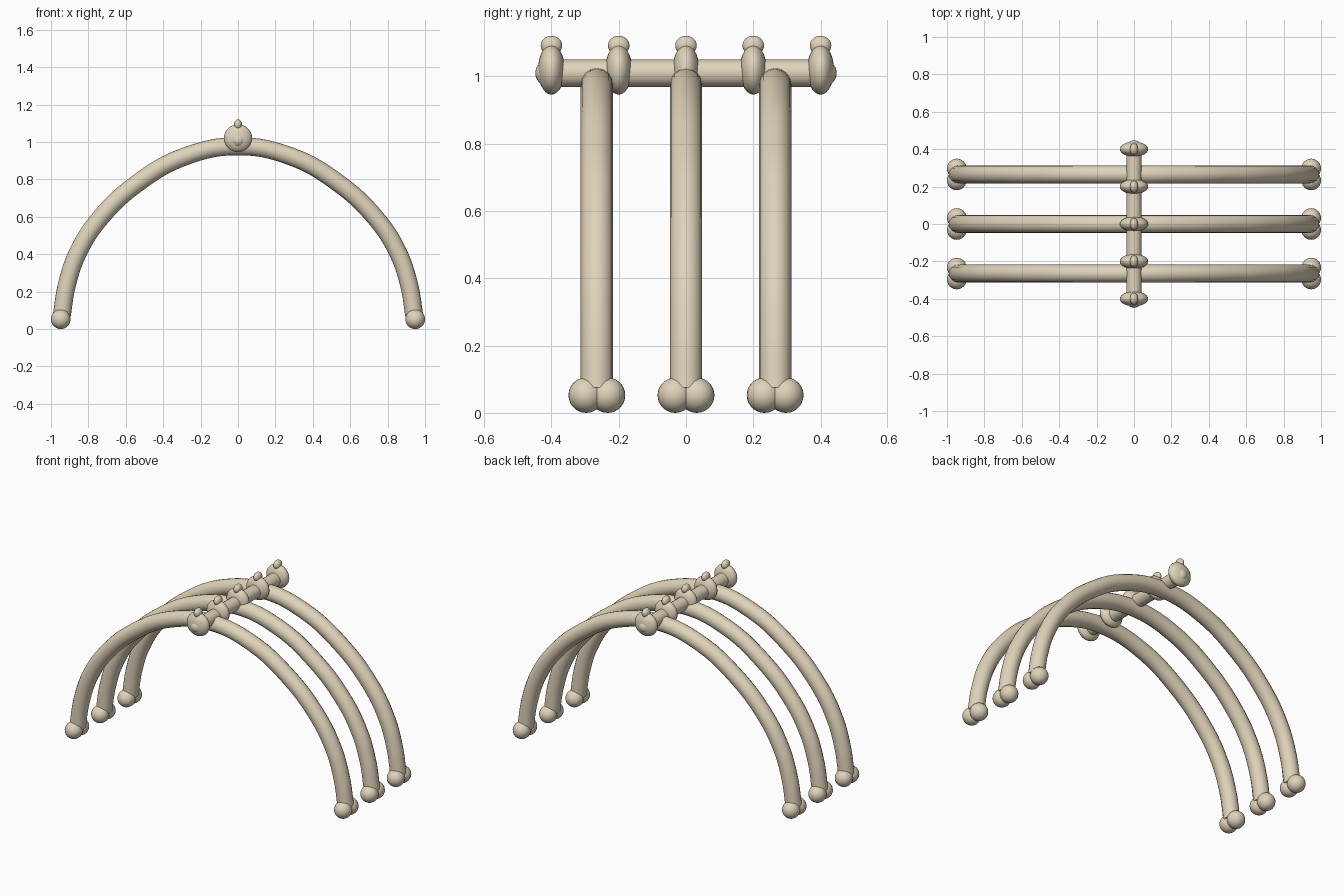
import bpy

if "Cube" in bpy.data.objects:
    bpy.data.objects.remove(bpy.data.objects["Cube"])

bone = bpy.data.materials.new("bone_beige")
bone.diffuse_color = (0.74, 0.65, 0.49, 1)
bone.use_nodes = True
bone.node_tree.nodes["Principled BSDF"].inputs["Base Color"].default_value = bone.diffuse_color


def tube(name, points, radius, location=(0, 0, 0)):
    """Smooth round tube through the points, converted to a mesh."""
    cu = bpy.data.curves.new(name, "CURVE")
    cu.dimensions = "3D"
    cu.bevel_depth = radius
    cu.bevel_resolution = 6
    cu.resolution_u = 8
    cu.use_fill_caps = True
    sp = cu.splines.new("BEZIER")
    sp.bezier_points.add(len(points) - 1)
    for bp, co in zip(sp.bezier_points, points):
        bp.co = co
        bp.handle_left_type = bp.handle_right_type = "AUTO"
    ob = bpy.data.objects.new(name, cu)
    bpy.context.collection.objects.link(ob)
    ob.location = location
    bpy.ops.object.select_all(action="DESELECT")
    bpy.context.view_layer.objects.active = ob
    ob.select_set(True)
    bpy.ops.object.convert(target="MESH")
    ob = bpy.context.object
    ob.data.materials.clear()
    ob.data.materials.append(bone)
    bpy.ops.object.shade_smooth_by_angle()
    return ob


def ball(name, location, radii):
    """Smooth ellipsoid."""
    bpy.ops.mesh.primitive_uv_sphere_add(segments=24, ring_count=14, radius=1, location=location)
    ob = bpy.context.object
    ob.name = name
    ob.scale = radii
    bpy.ops.object.transform_apply(location=False, rotation=False, scale=True)
    ob.data.materials.append(bone)
    bpy.ops.object.shade_smooth()


# Ribs: one half profile mirrored into an arch, with a pair of knuckles at each foot
half = [(0.943, 0.068), (0.915, 0.235), (0.855, 0.41), (0.735, 0.595), (0.53, 0.785), (0.285, 0.922)]
arch = [(-x, 0, z) for x, z in half] + [(0, 0, 0.977)] + [(x, 0, z) for x, z in reversed(half)]
for y in (-0.265, 0, 0.265):
    tube("rib", arch, 0.048, (0, y, 0))
    for side in (-1, 1):
        for dy in (-0.032, 0.032):
            ball("rib_knuckle", (side * 0.9475, y + dy, 0.0525), (0.0525,) * 3)

# Spine rod with rounded ends
tube("spine", [(0, -0.405, 1.01), (0, 0.405, 1.01)], 0.041)
for y in (-0.405, 0.405):
    ball("spine_end", (0, y, 1.01), (0.041, 0.043, 0.041))

# Vertebrae with a small knob on top of each
for i in range(-2, 3):
    ball("vertebra", (0, i * 0.2, 1.02), (0.076, 0.04, 0.074))
    ball("vertebra_knob", (0, i * 0.2, 1.092), (0.022, 0.032, 0.029))
